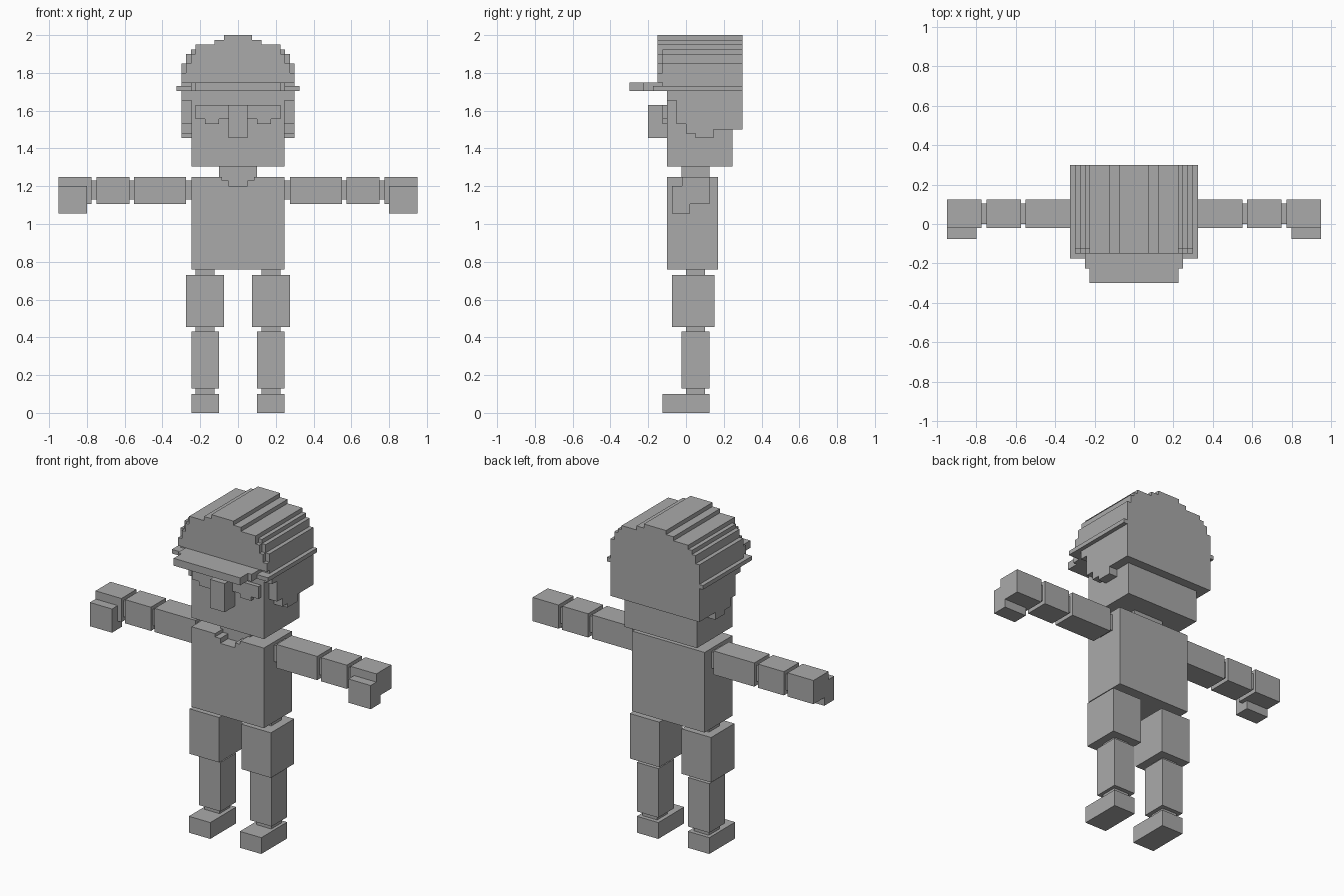
import bpy

cube = bpy.data.objects.get("Cube")
if cube:
    bpy.data.objects.remove(cube, do_unlink=True)

grey = bpy.data.materials.new("plain grey")
grey.use_nodes = True
grey.diffuse_color = (0.4, 0.4, 0.4, 1)
grey.node_tree.nodes["Principled BSDF"].inputs["Base Color"].default_value = (0.4, 0.4, 0.4, 1)


def add_mesh(name, verts, faces):
    mesh = bpy.data.meshes.new(name)
    mesh.from_pydata(verts, [], faces)
    mesh.materials.append(grey)
    obj = bpy.data.objects.new(name, mesh)
    bpy.context.collection.objects.link(obj)
    return obj


def extrude(name, points, axis, start, end):
    """Extrude a counterclockwise outline along x (outline in y, z) or y (outline in x, z)."""
    n = len(points)

    def place(p, d):
        return (d, p[0], p[1]) if axis == "x" else (p[0], d, p[1])

    verts = [place(p, d) for d in (start, end) for p in points]
    sides = [(i, (i + 1) % n, (i + 1) % n + n, i + n) for i in range(n)]
    faces = sides + [tuple(reversed(range(n))), tuple(range(n, 2 * n))]
    if axis == "y":
        # Outline winding faces -y, so the caps and sides are flipped
        faces = [tuple(reversed(f)) for f in faces]
        faces = [tuple(reversed(f)) for f in faces]
    obj = add_mesh(name, verts, faces)
    fix_normals(obj)
    return obj


def fix_normals(obj):
    import bmesh
    bm = bmesh.new()
    bm.from_mesh(obj.data)
    bmesh.ops.recalc_face_normals(bm, faces=bm.faces)
    bm.to_mesh(obj.data)
    bm.free()


def box(name, x, y, z):
    outline = [(x[0], z[0]), (x[1], z[0]), (x[1], z[1]), (x[0], z[1])]
    return extrude(name, outline, "y", y[0], y[1])


def pair(name, x, y, z):
    box("left_" + name, x, y, z)
    box("right_" + name, (-x[1], -x[0]), y, z)


def stepped(steps, base):
    """Symmetric stair outline from (half width, top height) pairs, widest first."""
    right, low = [], base
    for half, top in steps:
        right += [(half, low), (half, top)]
        low = top
    return right + [(-x, z) for x, z in reversed(right)]


# Legs
joint = (0, 0.10)
pair("foot", (0.10, 0.245), (-0.125, 0.125), (0, 0.10))
pair("ankle", (0.125, 0.225), joint, (0.10, 0.13))
pair("shin", (0.10, 0.245), (-0.025, 0.125), (0.13, 0.43))
pair("knee", (0.125, 0.225), joint, (0.43, 0.455))
pair("thigh", (0.075, 0.275), (-0.075, 0.15), (0.455, 0.73))
pair("hip", (0.125, 0.225), joint, (0.73, 0.76))

# Torso with a stepped neckline in its front
half = [(0.245, 0.76), (0.245, 1.25), (0.085, 1.25), (0.085, 1.23),
        (0.05, 1.23), (0.05, 1.20)]
extrude("torso_front", half + [(-x, z) for x, z in reversed(half)], "y", -0.10, -0.025)
box("torso", (-0.245, 0.245), (-0.025, 0.17), (0.76, 1.25))
box("neck", (-0.10, 0.10), (-0.025, 0.125), (1.20, 1.32))

# Arms
arm_y, arm_z = (-0.02, 0.125), (1.105, 1.25)
for name, x in (("upper_arm", (0.275, 0.55)), ("forearm", (0.575, 0.75)), ("hand", (0.775, 0.95))):
    pair(name, x, arm_y, arm_z)
for name, x in (("shoulder", (0.24, 0.28)), ("elbow", (0.545, 0.58)), ("wrist", (0.745, 0.78))):
    pair(name, x, (0, 0.105), (1.13, 1.23))
pair("fingers", (0.80, 0.95), (-0.075, 0.02), (1.055, 1.20))

# Head and face
box("head", (-0.245, 0.245), (-0.10, 0.245), (1.305, 1.72))
box("nose", (-0.05, 0.05), (-0.20, -0.10), (1.455, 1.63))
for side, s in (("left", 1), ("right", -1)):
    outline = [(0.05, 1.555), (0.10, 1.555), (0.10, 1.53), (0.175, 1.53),
               (0.175, 1.555), (0.225, 1.555), (0.225, 1.63), (0.05, 1.63)]
    extrude(side + "_moustache", [(s * x, z) for x, z in outline], "y", -0.125, -0.10)

# Hair around the sides and back
side_hair = [(-0.10, 1.71), (-0.10, 1.655), (-0.05, 1.655), (-0.05, 1.53), (0, 1.53),
             (0, 1.48), (0.05, 1.48), (0.05, 1.455), (0.145, 1.455), (0.145, 1.50),
             (0.30, 1.50), (0.30, 1.71)]
extrude("left_hair", side_hair, "x", 0.24, 0.30)
extrude("right_hair", side_hair, "x", -0.30, -0.24)
box("back_hair", (-0.24, 0.24), (0.24, 0.30), (1.50, 1.71))

# Cap crown, front panel, band and brim
crown = [(0.30, 1.85), (0.275, 1.90), (0.25, 1.925), (0.225, 1.95), (0.125, 1.975), (0.075, 2.0)]
panel = [(0.30, 1.80), (0.275, 1.85), (0.25, 1.90), (0.225, 1.95), (0.125, 1.975), (0.075, 2.0)]
extrude("cap_crown", stepped(crown, 1.705), "y", -0.125, 0.30)
extrude("cap_front", stepped(panel, 1.75), "y", -0.15, -0.125)
box("cap_band", (-0.325, 0.325), (-0.175, 0.30), (1.705, 1.73))
box("brim_base", (-0.25, 0.25), (-0.225, -0.125), (1.705, 1.75))
box("brim", (-0.225, 0.225), (-0.30, -0.225), (1.705, 1.75))
